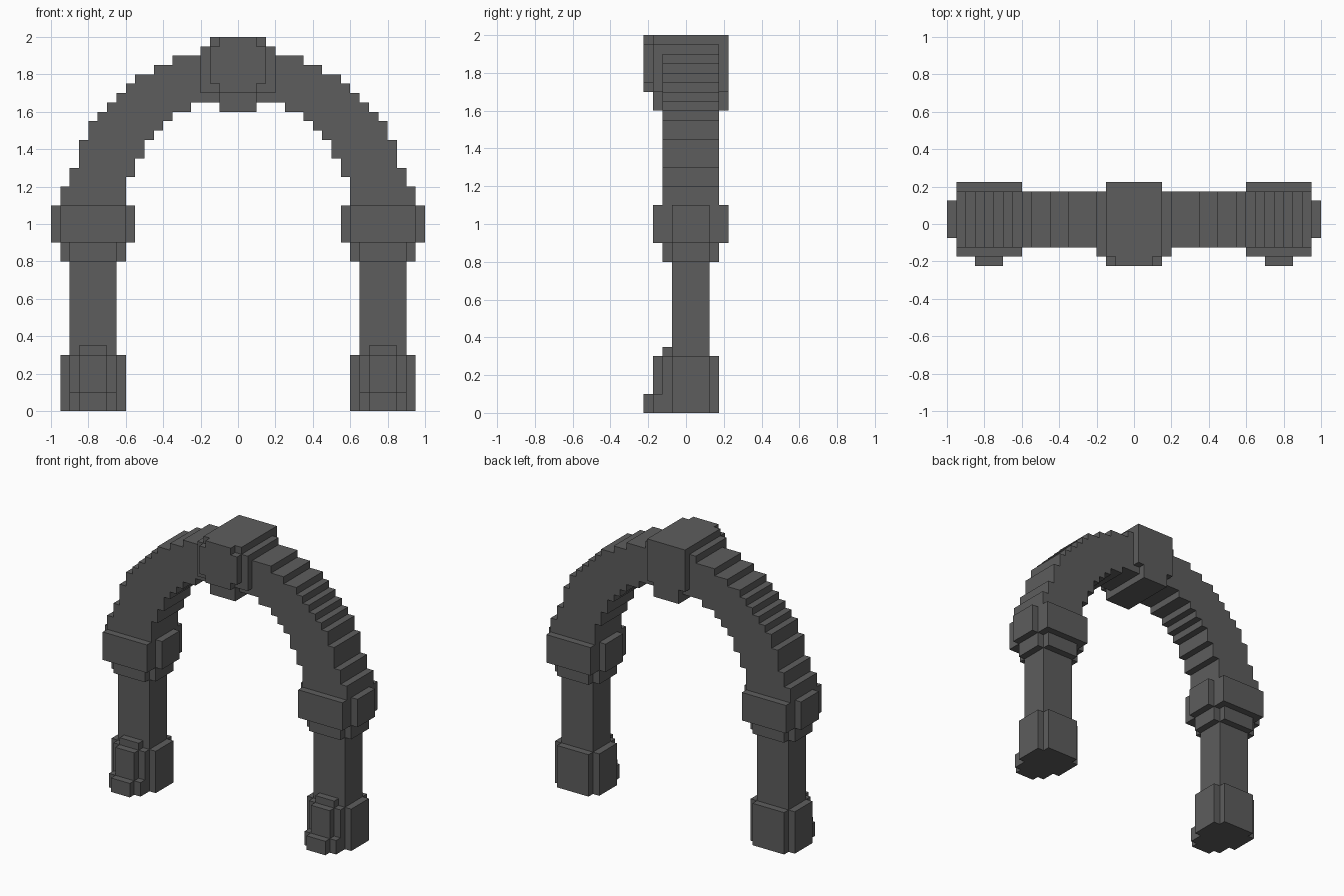
import bpy, bmesh, math
from itertools import product

if "Cube" in bpy.data.objects:
    bpy.data.objects.remove(bpy.data.objects["Cube"])

U = 0.05  # block size
stone = bpy.data.materials.new("dark grey stone")
stone.diffuse_color = (0.11, 0.11, 0.11, 1)
stone.use_nodes = True
stone.node_tree.nodes["Principled BSDF"].inputs["Base Color"].default_value = stone.diffuse_color


def box(x0, x1, y0, y1, z0, z1):
    """Block cells of a box, together with its mirror image across x = 0."""
    r = lambda a, b, o=0: range(round((a + o) / U), round((b + o) / U))
    cells = set(product(r(x0, x1), r(y0, y1, 0.025), r(z0, z1)))
    return cells | {(-1 - x, y, z) for x, y, z in cells}


def cross(xw, yw, z0, z1):
    """Plus-shaped prism around the pillar axis, (outer, inner) half sizes."""
    cx, cy = 0.775, 0.025
    return (box(cx - xw[0], cx + xw[0], cy - yw[1], cy + yw[1], z0, z1)
            | box(cx - xw[1], cx + xw[1], cy - yw[0], cy + yw[0], z0, z1))


parts = {}

# pillar bases with a stepped front ornament
parts["pillar_bases"] = (
    cross((0.175, 0.125), (0.15, 0.10), 0, 0.3)
    | box(0.65, 0.9, -0.175, -0.075, 0, 0.1)
    | box(0.7, 0.85, -0.225, -0.075, 0, 0.1)
    | box(0.7, 0.85, -0.175, -0.075, 0.1, 0.3)
    | box(0.7, 0.85, -0.125, -0.075, 0.3, 0.35))

# shafts, necks and capitals
parts["pillar_shafts"] = box(0.65, 0.9, -0.075, 0.125, 0.3, 0.8)
parts["pillar_necks"] = cross((0.175, 0.125), (0.15, 0.10), 0.8, 0.9)
parts["pillar_capitals"] = cross((0.225, 0.175), (0.2, 0.10), 0.9, 1.1)

# keystone: wide core, tall body, lower tongue, chamfered front plate
parts["keystone"] = (
    box(0, 0.2, -0.175, 0.175, 1.7, 1.95)
    | box(0, 0.15, -0.175, 0.225, 1.7, 2.0)
    | box(0, 0.1, -0.175, 0.225, 1.6, 1.7)
    | box(0, 0.15, -0.225, -0.175, 1.75, 1.95)
    | box(0, 0.1, -0.225, -0.175, 1.7, 2.0))

# stepped arch: (outer x, height) of each step above and below
top = [(.35, 1.9), (.45, 1.85), (.55, 1.8), (.6, 1.75), (.65, 1.7), (.7, 1.65),
       (.75, 1.6), (.8, 1.55), (.85, 1.45), (.9, 1.3), (.95, 1.2)]
under = [(.25, 1.65), (.35, 1.6), (.4, 1.55), (.45, 1.5), (.5, 1.45),
         (.55, 1.35), (.6, 1.25), (.95, 1.1)]
arch = set()
for i in range(19):
    x = (i + 0.5) * U
    z1 = next(h for e, h in top if x < e)
    z0 = next(h for e, h in under if x < e)
    arch |= box(i * U, (i + 1) * U, -0.125, 0.175, z0, z1)
parts["arch"] = arch - parts["keystone"]

solid = set().union(*parts.values())


def build(name, cells):
    """Skin the exposed sides of the cells, then merge flat areas."""
    bm = bmesh.new()
    verts = {}

    def vert(p):
        if p not in verts:
            verts[p] = bm.verts.new((p[0] * U, p[1] * U - 0.025, p[2] * U))
        return verts[p]

    for c in sorted(cells):
        for axis, side in product(range(3), (0, 1)):
            n = list(c)
            n[axis] += 2 * side - 1
            if tuple(n) in solid:
                continue
            a, b = (axis + 1) % 3, (axis + 2) % 3
            ring = []
            for da, db in ((0, 0), (1, 0), (1, 1), (0, 1)):
                p = list(c)
                p[axis] += side
                p[a] += da
                p[b] += db
                ring.append(vert(tuple(p)))
            bm.faces.new(ring if side else ring[::-1])
    bmesh.ops.dissolve_limit(bm, angle_limit=math.radians(1),
                             verts=bm.verts[:], edges=bm.edges[:])
    bmesh.ops.triangulate(bm, faces=[f for f in bm.faces if len(f.verts) > 4])
    me = bpy.data.meshes.new(name)
    bm.to_mesh(me)
    bm.free()
    me.materials.append(stone)
    bpy.context.collection.objects.link(bpy.data.objects.new(name, me))


for name, cells in parts.items():
    build(name, cells)
